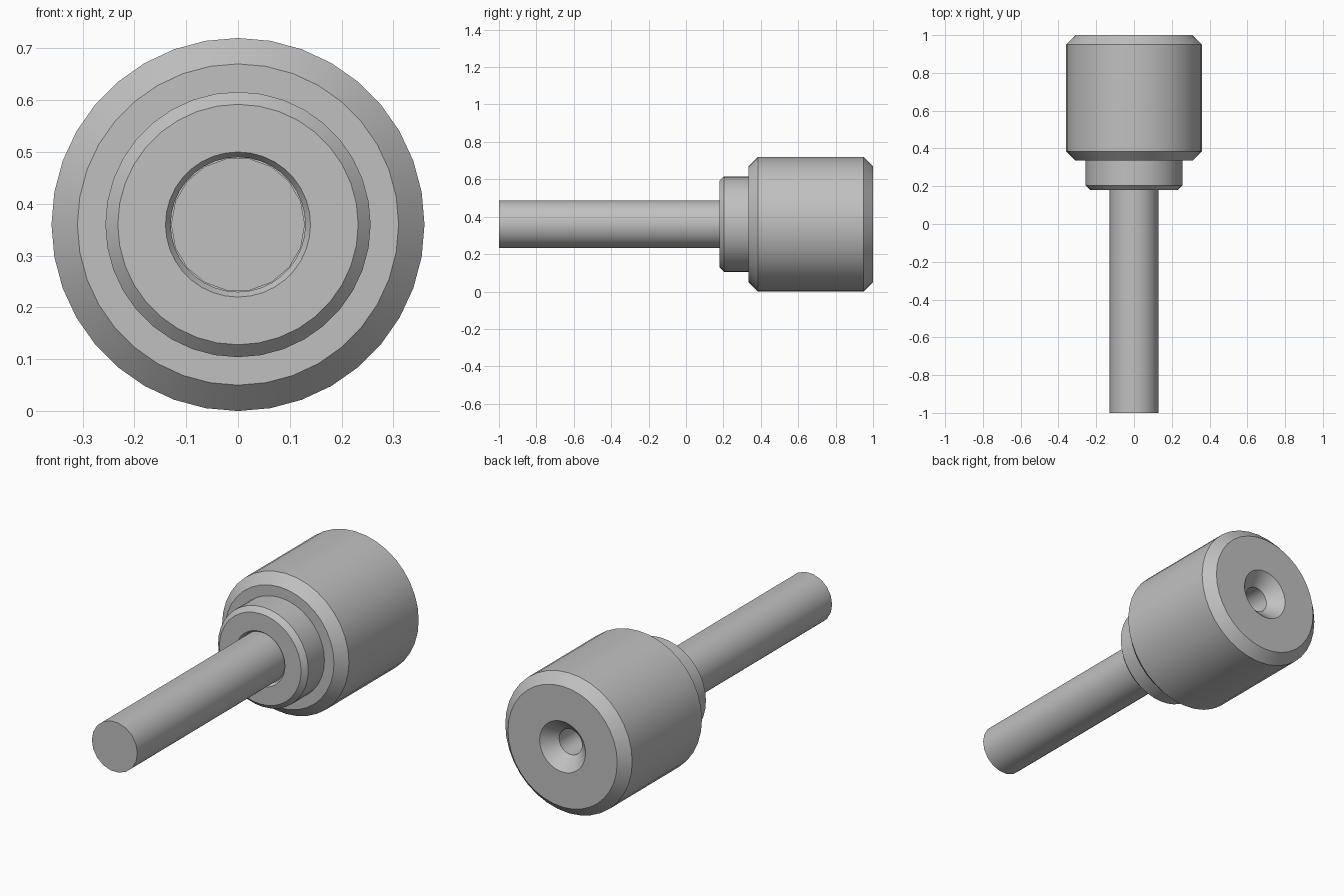
import bpy
import bmesh
import math

cube = bpy.data.objects.get("Cube")
if cube:
    bpy.data.objects.remove(cube, do_unlink=True)

AXIS_HEIGHT = 0.36

# One plain grey metal
steel = bpy.data.materials.new("steel_grey")
steel.use_nodes = True
grey = (0.53, 0.53, 0.53, 1)
steel.diffuse_color = grey
steel.node_tree.nodes["Principled BSDF"].inputs["Base Color"].default_value = grey


def lathe(name, profile, sides):
    """Turn a profile of (radius, y) points around the lengthwise axis."""
    bm = bmesh.new()
    rings = []
    for radius, y in profile:
        if radius == 0:
            rings.append([bm.verts.new((0, y, AXIS_HEIGHT))] * sides)
            continue
        ring = []
        for i in range(sides):
            a = math.tau * i / sides
            ring.append(bm.verts.new((radius * math.cos(a), y,
                                      AXIS_HEIGHT + radius * math.sin(a))))
        rings.append(ring)
    for near, far in zip(rings, rings[1:]):
        for i in range(sides):
            j = (i + 1) % sides
            corners = dict.fromkeys((near[i], near[j], far[j], far[i]))
            bm.faces.new(list(corners))
    bmesh.ops.recalc_face_normals(bm, faces=bm.faces)
    mesh = bpy.data.meshes.new(name)
    bm.to_mesh(mesh)
    bm.free()
    mesh.materials.append(steel)
    obj = bpy.data.objects.new(name, mesh)
    bpy.context.collection.objects.link(obj)
    bpy.ops.object.select_all(action="DESELECT")
    obj.select_set(True)
    bpy.context.view_layer.objects.active = obj
    bpy.ops.object.shade_smooth_by_angle(angle=math.radians(30))
    return obj


# Chamfered head with stepped collar, front bore and countersunk rear hole
lathe("head", [
    (0, 0.5), (0.13, 0.5), (0.13, 0.195), (0.14, 0.18),    # front bore
    (0.232, 0.18), (0.256, 0.204), (0.256, 0.335),         # collar
    (0.31, 0.335), (0.36, 0.385), (0.36, 0.95), (0.31, 1),  # body
    (0.13, 1), (0.065, 0.935), (0.065, 0.6), (0, 0.6),     # rear hole
], 36)

# Long round rod seated in the bore
lathe("rod", [(0, -1), (0.129, -1), (0.129, 0.49), (0, 0.49)], 18)
